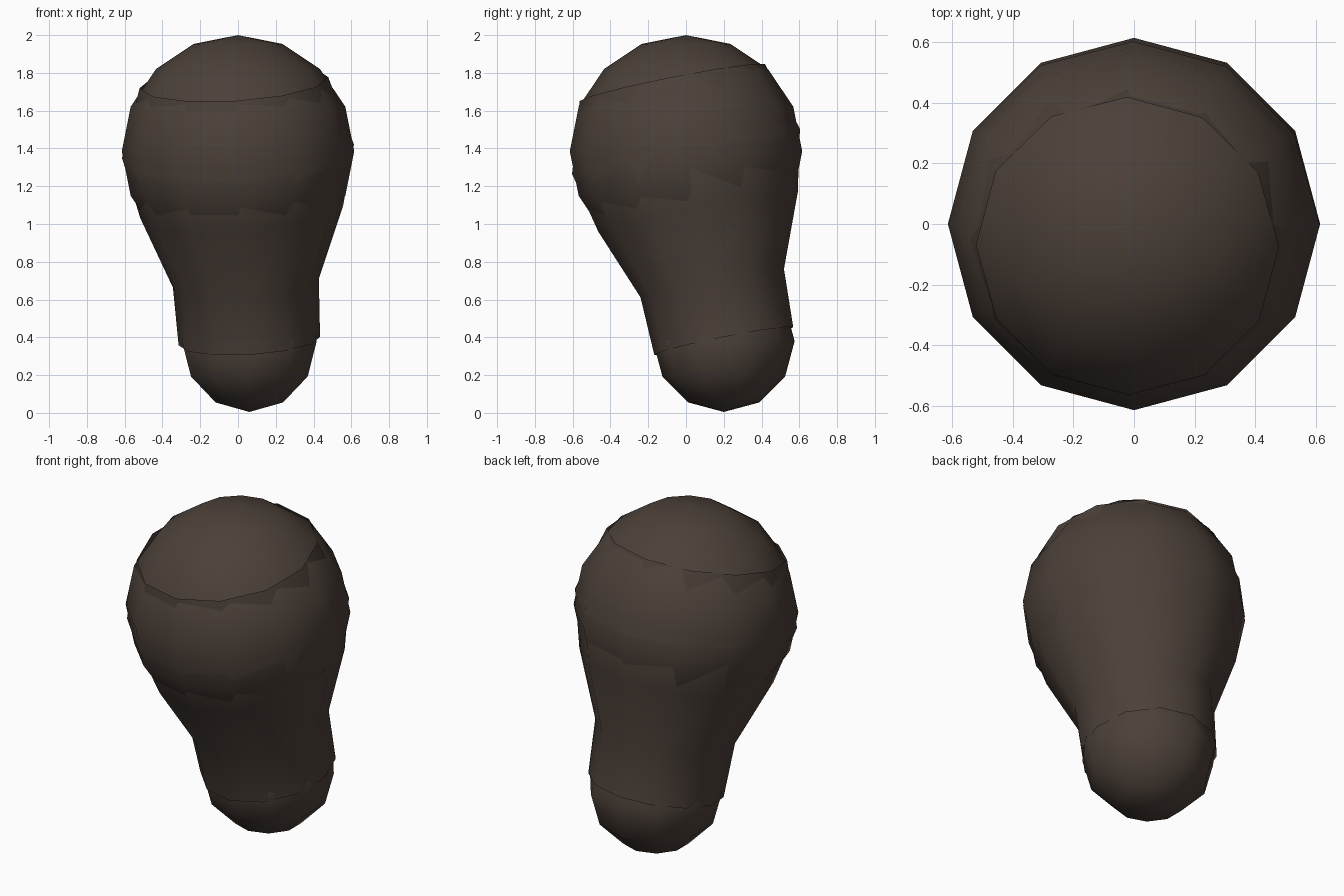
import bpy, bmesh, math
from mathutils import Vector

cube = bpy.data.objects.get("Cube")
if cube:
    bpy.data.objects.remove(cube)

# Single dark brown material
brown = bpy.data.materials.new("dark_brown")
brown.use_nodes = True
colour = (0.072, 0.052, 0.041, 1)
brown.diffuse_color = colour
bsdf = brown.node_tree.nodes["Principled BSDF"]
bsdf.inputs["Base Color"].default_value = colour
bsdf.inputs["Roughness"].default_value = 0.8

TOP = Vector((0, 0, 1.385))
BOTTOM = Vector((0.06, 0.2, 0.38))


def finish(bm, name):
    bmesh.ops.recalc_face_normals(bm, faces=bm.faces)
    for face in bm.faces:
        face.smooth = True
    mesh = bpy.data.meshes.new(name)
    bm.to_mesh(mesh)
    bm.free()
    mesh.materials.append(brown)
    obj = bpy.data.objects.new(name, mesh)
    bpy.context.collection.objects.link(obj)
    return obj


def ball(name, centre, radius, segments, rings):
    bm = bmesh.new()
    bmesh.ops.create_uvsphere(bm, u_segments=segments, v_segments=rings, radius=radius)
    finish(bm, name).location = centre


# Rounded ends
ball("upper_ball", TOP, 0.615, 12, 8)
ball("lower_ball", BOTTOM, 0.375, 10, 6)

# Tapered sleeve around the slanted axis: (fraction from bottom to top, radius)
profile = [(0, 0.375), (0.305, 0.387), (0.68, 0.538), (1, 0.615), (1.362, 0.5)]
SIDES = 12
axis = TOP - BOTTOM
turn = Vector((0, 0, 1)).rotation_difference(axis)
bm = bmesh.new()
loops = []
for fraction, radius in profile:
    loop = []
    for i in range(SIDES):
        a = math.tau * i / SIDES
        offset = Vector((radius * math.cos(a), radius * math.sin(a), 0))
        loop.append(bm.verts.new(BOTTOM + axis * fraction + turn @ offset))
    loops.append(loop)
for low, high in zip(loops, loops[1:]):
    for i in range(SIDES):
        j = (i + 1) % SIDES
        bm.faces.new((low[i], low[j], high[j], high[i]))
finish(bm, "tapered_sleeve")
